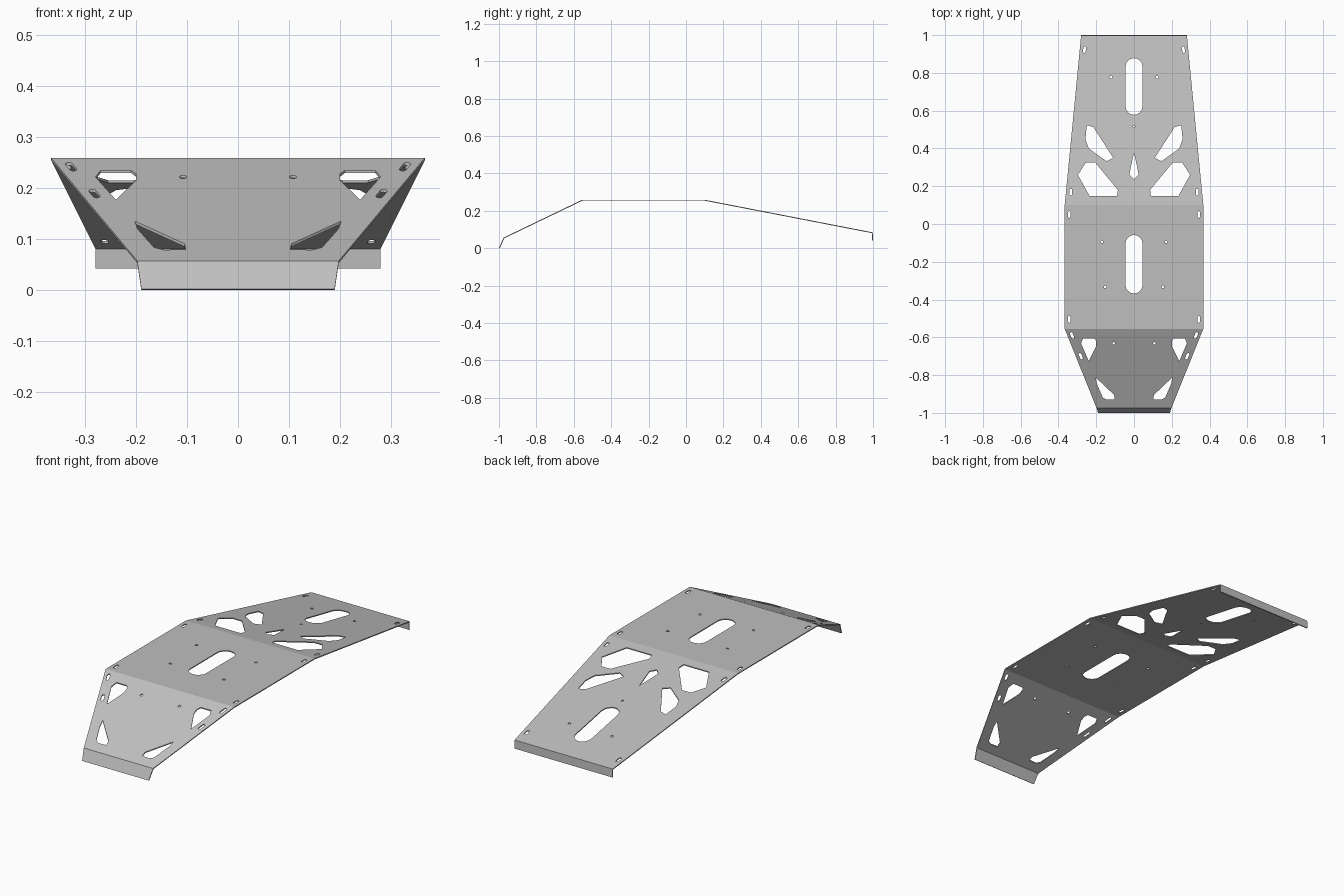
import bpy, bmesh
from math import cos, sin, pi, radians
from mathutils import Vector

cube = bpy.data.objects.get("Cube")
if cube:
    bpy.data.objects.remove(cube, do_unlink=True)

# Brushed grey sheet metal
metal = bpy.data.materials.new("grey_metal")
metal.use_nodes = True
colour = (0.52, 0.52, 0.52, 1)
metal.diffuse_color = colour
metal.node_tree.nodes["Principled BSDF"].inputs["Base Color"].default_value = colour


def make_object(name, bm):
    mesh = bpy.data.meshes.new(name)
    bm.to_mesh(mesh)
    bm.free()
    obj = bpy.data.objects.new(name, mesh)
    bpy.context.collection.objects.link(obj)
    mesh.materials.append(metal)
    return obj


# Bent plate: half width, y, z at each fold
folds = [(0.19, -1, 0.002), (0.198, -0.975, 0.057), (0.367, -0.555, 0.259),
         (0.367, 0.1, 0.259), (0.28, 0.998, 0.085), (0.28, 1, 0.042)]
bm = bmesh.new()
rows = [[bm.verts.new((s * w, y, z)) for s in (-1, 1)] for w, y, z in folds]
for a, b in zip(rows, rows[1:]):
    bm.faces.new((a[0], a[1], b[1], b[0]))
plate = make_object("skid_plate", bm)
solid = plate.modifiers.new("thickness", 'SOLIDIFY')
solid.thickness = 0.005
solid.offset = -1
solid.use_even_offset = True

# Vertical prisms for the openings
cut = bmesh.new()


def prism(points):
    face = cut.faces.new([cut.verts.new((x, y, -0.1)) for x, y in points])
    face.normal_update()
    if face.normal.z > 0:
        face.normal_flip()
    top = bmesh.ops.extrude_face_region(cut, geom=[face], use_keep_orig=True)["geom"]
    bmesh.ops.translate(cut, vec=(0, 0, 0.5),
                        verts=[v for v in top if isinstance(v, bmesh.types.BMVert)])


def pair(points):
    prism(points)
    prism([(-x, y) for x, y in points])


def slot(x, y, radius, half=0, tilt=0, steps=8):
    """Round-ended slot along y, tilted about its centre; half=0 gives a round hole."""
    points = []
    for end in (1, -1):
        for i in range(steps + (half > 0)):
            a = pi * i / steps + (0 if end > 0 else pi)
            p = Vector((radius * cos(a), radius * sin(a) + end * half))
            c, s = cos(radians(tilt)), sin(radians(tilt))
            points.append((x + p.x * c - p.y * s, y + p.x * s + p.y * c))
    return points


# Long centre slots and centre holes
prism(slot(0, 0.728, 0.045, 0.105))
prism(slot(0, -0.213, 0.045, 0.11))
prism(slot(0, 0.517, 0.006))
prism([(0, 0.38), (0.025, 0.262), (0, 0.238), (-0.025, 0.262)])

# Bolt holes
for x, y in [(0.122, 0.777), (0.17, -0.095), (0.153, -0.333), (0.108, -0.632)]:
    pair(slot(x, y, 0.007))

# Short mounting slots along the edges
for x, y, tilt in [(0.262, 0.923, 5), (0.335, 0.168, 5), (0.342, 0.05, 0),
                   (0.342, -0.505, 0), (0.328, -0.59, -22), (0.282, -0.7, -22)]:
    pair(slot(x, y, 0.007, 0.011, tilt))

# Angular lightening windows
pair([(0.25, 0.523), (0.215, 0.513), (0.11, 0.35), (0.145, 0.332), (0.24, 0.4), (0.257, 0.45)])
pair([(0.205, 0.325), (0.255, 0.325), (0.297, 0.26), (0.235, 0.148), (0.09, 0.148), (0.085, 0.18)])
pair([(0.27, -0.605), (0.21, -0.605), (0.2, -0.62), (0.2, -0.645), (0.24, -0.725), (0.28, -0.632)])
pair([(0.203, -0.812), (0.197, -0.845), (0.165, -0.92), (0.145, -0.93), (0.103, -0.928), (0.105, -0.905)])
bmesh.ops.recalc_face_normals(cut, faces=cut.faces)
cutter = make_object("window_cutter", cut)
cutter.hide_render = True

# Cut the openings and bake the result into the plate
boolean = plate.modifiers.new("windows", 'BOOLEAN')
boolean.operation = 'DIFFERENCE'
boolean.solver = 'EXACT'
boolean.object = cutter
bpy.context.view_layer.update()
graph = bpy.context.evaluated_depsgraph_get()
baked = bpy.data.meshes.new_from_object(plate.evaluated_get(graph))
plate.modifiers.clear()
plate.data = baked
bpy.data.objects.remove(cutter, do_unlink=True)
